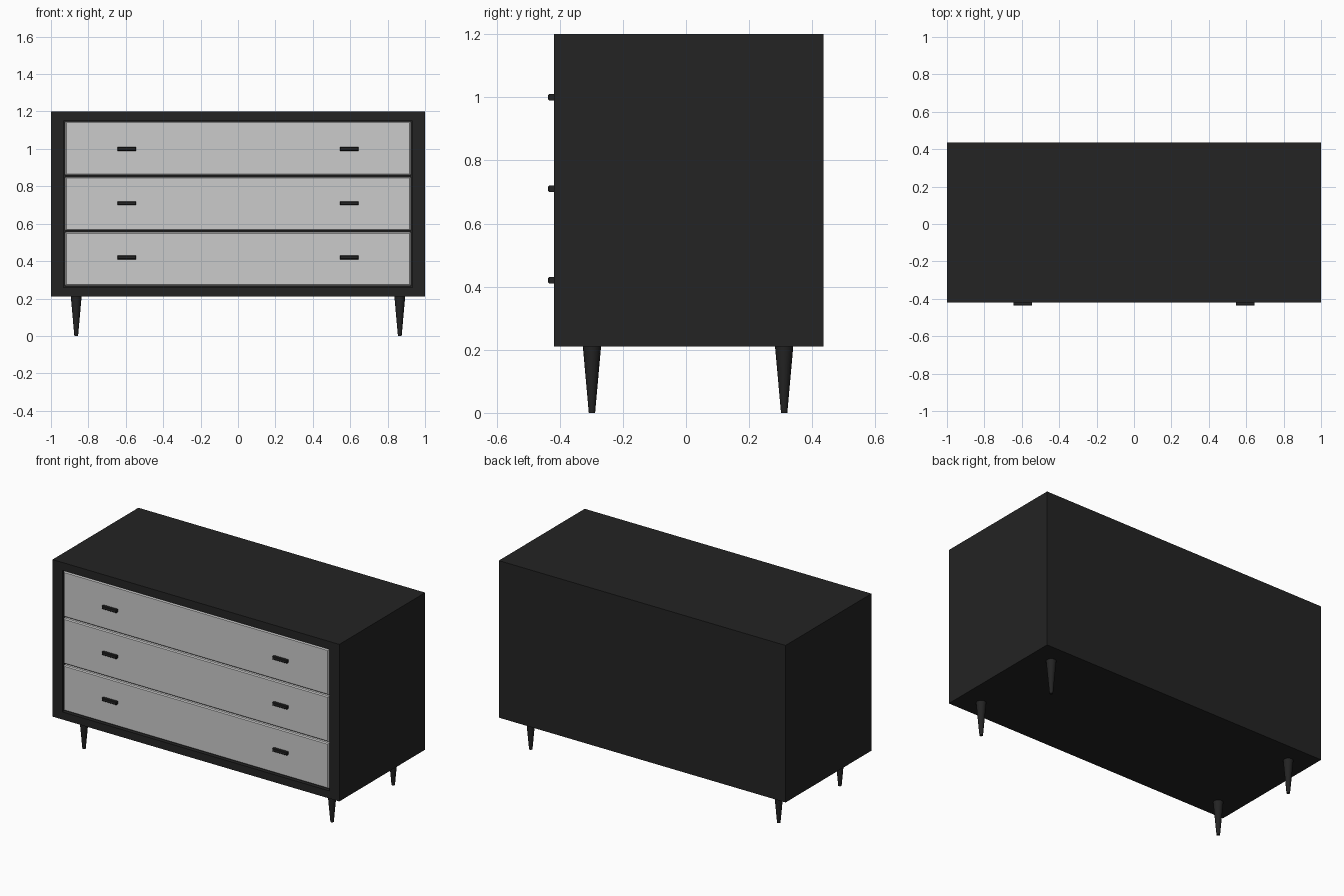
import bpy, bmesh
from mathutils import Matrix, Vector

if "Cube" in bpy.data.objects:
    bpy.data.objects.remove(bpy.data.objects["Cube"])


def material(name, value):
    m = bpy.data.materials.new(name)
    m.diffuse_color = (value, value, value, 1)
    m.use_nodes = True
    m.node_tree.nodes["Principled BSDF"].inputs["Base Color"].default_value = m.diffuse_color
    return m


DARK = material("charcoal black", 0.017)
GREY = material("light grey", 0.6)


def add_object(name, bm, mat):
    mesh = bpy.data.meshes.new(name)
    bm.to_mesh(mesh)
    bm.free()
    mesh.materials.append(mat)
    ob = bpy.data.objects.new(name, mesh)
    bpy.context.collection.objects.link(ob)
    return ob


def box_bm(lo, hi):
    lo, hi = Vector(lo), Vector(hi)
    bm = bmesh.new()
    bmesh.ops.create_cube(bm, size=1, matrix=Matrix.Translation((lo + hi) / 2)
                          @ Matrix.Diagonal((*(hi - lo), 1)))
    return bm


FRONT, BACK = -0.419, 0.436

# Cabinet: box with a shallow recess in the front for the drawers
bm = box_bm((-1, FRONT, 0.21), (1, BACK, 1.2))
bm.faces.ensure_lookup_table()
front = min(bm.faces, key=lambda f: f.calc_center_median().y)
bmesh.ops.inset_region(bm, faces=[front], thickness=0.05)
for v in front.verts:
    v.co.x = 0.932 if v.co.x > 0 else -0.932
    v.co.z = 1.15 if v.co.z > 0.7 else 0.258
recess = bmesh.ops.extrude_discrete_faces(bm, faces=[front])["faces"][0]
for v in recess.verts:
    v.co.y += 0.03
bmesh.ops.recalc_face_normals(bm, faces=bm.faces)
add_object("cabinet", bm, DARK)

# Three drawer fronts with chamfered edges, two pulls on each
for i, z in enumerate((1.0, 0.71, 0.42)):
    zc = 1.0025 - i * 0.2955
    bm = box_bm((-0.924, FRONT, zc - 0.1435), (0.924, FRONT + 0.03, zc + 0.1435))
    edges = [e for e in bm.edges if all(v.co.y < FRONT + 0.01 for v in e.verts)]
    bmesh.ops.bevel(bm, geom=edges, offset=0.006, segments=1, affect='EDGES')
    add_object(f"drawer_front_{i + 1}", bm, GREY)
    for side, x in (("left", -0.595), ("right", 0.595)):
        bm = box_bm((x - 0.05, -0.437, z - 0.01), (x + 0.05, FRONT + 0.005, z + 0.01))
        edges = [e for e in bm.edges if all(v.co.y < -0.43 for v in e.verts)]
        bmesh.ops.bevel(bm, geom=edges, offset=0.003, segments=1, affect='EDGES')
        add_object(f"{side}_pull_{i + 1}", bm, DARK)

# Four tapered round legs
for row, y in (("front", -0.298), ("back", 0.311)):
    for side, x in (("left", -0.865), ("right", 0.865)):
        bm = bmesh.new()
        bmesh.ops.create_cone(bm, cap_ends=True, segments=16, radius1=0.01,
                              radius2=0.029, depth=0.212,
                              matrix=Matrix.Translation((x, y, 0.106)))
        ob = add_object(f"{row}_{side}_leg", bm, DARK)
        bpy.ops.object.select_all(action='DESELECT')
        ob.select_set(True)
        bpy.context.view_layer.objects.active = ob
        bpy.ops.object.shade_smooth_by_angle()
